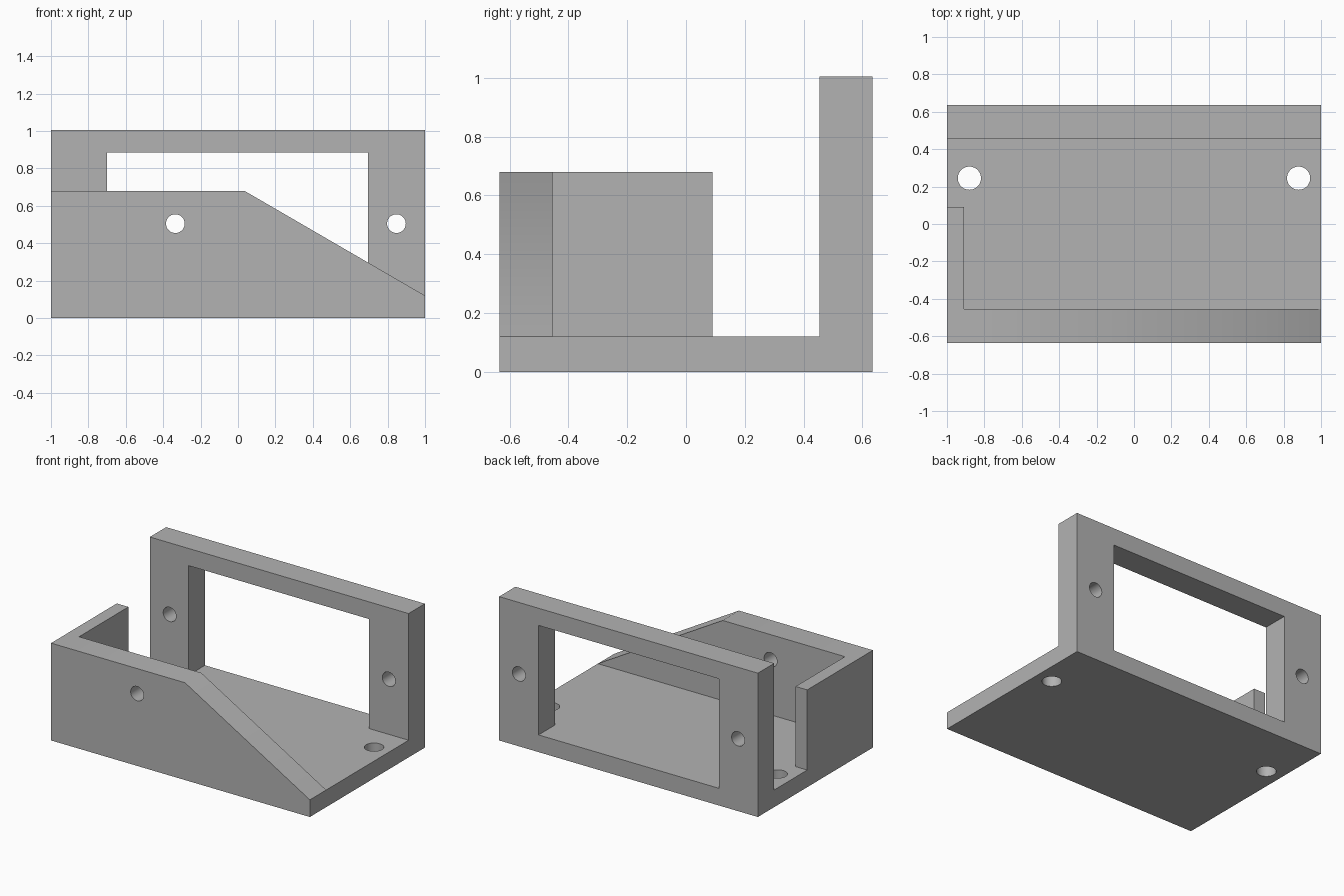
import bpy, bmesh, math
from mathutils import Matrix, Vector

cube = bpy.data.objects.get("Cube")
if cube:
    bpy.data.objects.remove(cube, do_unlink=True)

HALF_Y, FLOOR, WALL, SIDE_TOP = 0.635, 0.12, 0.18, 0.68

grey = bpy.data.materials.new("plain grey")
grey.use_nodes = True
colour = (0.45, 0.45, 0.45, 1)
grey.diffuse_color = colour
grey.node_tree.nodes["Principled BSDF"].inputs["Base Color"].default_value = colour


def finish(name, bm):
    bmesh.ops.recalc_face_normals(bm, faces=bm.faces)
    mesh = bpy.data.meshes.new(name)
    bm.to_mesh(mesh)
    bm.free()
    mesh.materials.append(grey)
    obj = bpy.data.objects.new(name, mesh)
    bpy.context.collection.objects.link(obj)
    return obj


def extrude(name, points, sweep):
    """Sweep a closed outline along a vector."""
    bm = bmesh.new()
    face = bm.faces.new([bm.verts.new(p) for p in points])
    result = bmesh.ops.extrude_face_region(bm, geom=[face])
    verts = [g for g in result["geom"] if isinstance(g, bmesh.types.BMVert)]
    bmesh.ops.translate(bm, verts=verts, vec=Vector(sweep))
    return finish(name, bm)


def box(name, x0, x1, y0, y1, z0, z1):
    outline = [(x0, y0, z0), (x1, y0, z0), (x1, y1, z0), (x0, y1, z0)]
    return extrude(name, outline, (0, 0, z1 - z0))


def drill(name, centre, radius, along_y):
    bm = bmesh.new()
    turn = Matrix.Rotation(math.pi / 2, 4, "X") if along_y else Matrix()
    bmesh.ops.create_cone(bm, cap_ends=True, segments=48, radius1=radius, radius2=radius,
                          depth=0.4, matrix=Matrix.Translation(centre) @ turn)
    return finish(name, bm)


def combine(body, other, operation):
    mod = body.modifiers.new(other.name, "BOOLEAN")
    mod.operation, mod.object, mod.solver = operation, other, "EXACT"
    bpy.context.view_layer.objects.active = body
    bpy.ops.object.modifier_apply(modifier=mod.name)
    bpy.data.objects.remove(other, do_unlink=True)


# Floor and back wall as one L-shaped profile
back = HALF_Y - WALL
profile = [(-HALF_Y, 0), (HALF_Y, 0), (HALF_Y, 1.005), (back, 1.005), (back, FLOOR), (-HALF_Y, FLOOR)]
body = extrude("bracket_body", [(-1, y, z) for y, z in profile], (2, 0, 0))

# Sloped front wall and low side wall
slope = [(-1, 0), (1, 0), (1, FLOOR), (0.035, SIDE_TOP), (-1, SIDE_TOP)]
combine(body, extrude("front_wall", [(x, -HALF_Y, z) for x, z in slope], (0, WALL, 0)), "UNION")
combine(body, box("side_wall", -1, -0.91, -HALF_Y, 0.09, 0, SIDE_TOP), "UNION")

# Window through the back wall
combine(body, box("window_cutter", -0.7, 0.695, back - 0.1, HALF_Y + 0.1, FLOOR, 0.885), "DIFFERENCE")

# Screw holes in the back wall, floor and front wall
for side in (-1, 1):
    combine(body, drill("back_hole", (side * 0.847, HALF_Y - WALL / 2, 0.505), 0.05, True), "DIFFERENCE")
    combine(body, drill("floor_hole", (side * 0.88, 0.245, FLOOR / 2), 0.062, False), "DIFFERENCE")
combine(body, drill("front_hole", (-0.335, -HALF_Y + WALL / 2, 0.505), 0.05, True), "DIFFERENCE")

# Smooth hole walls with sharp edges elsewhere
bpy.ops.object.select_all(action="DESELECT")
body.select_set(True)
bpy.context.view_layer.objects.active = body
bpy.ops.object.shade_smooth_by_angle(angle=math.radians(35))
